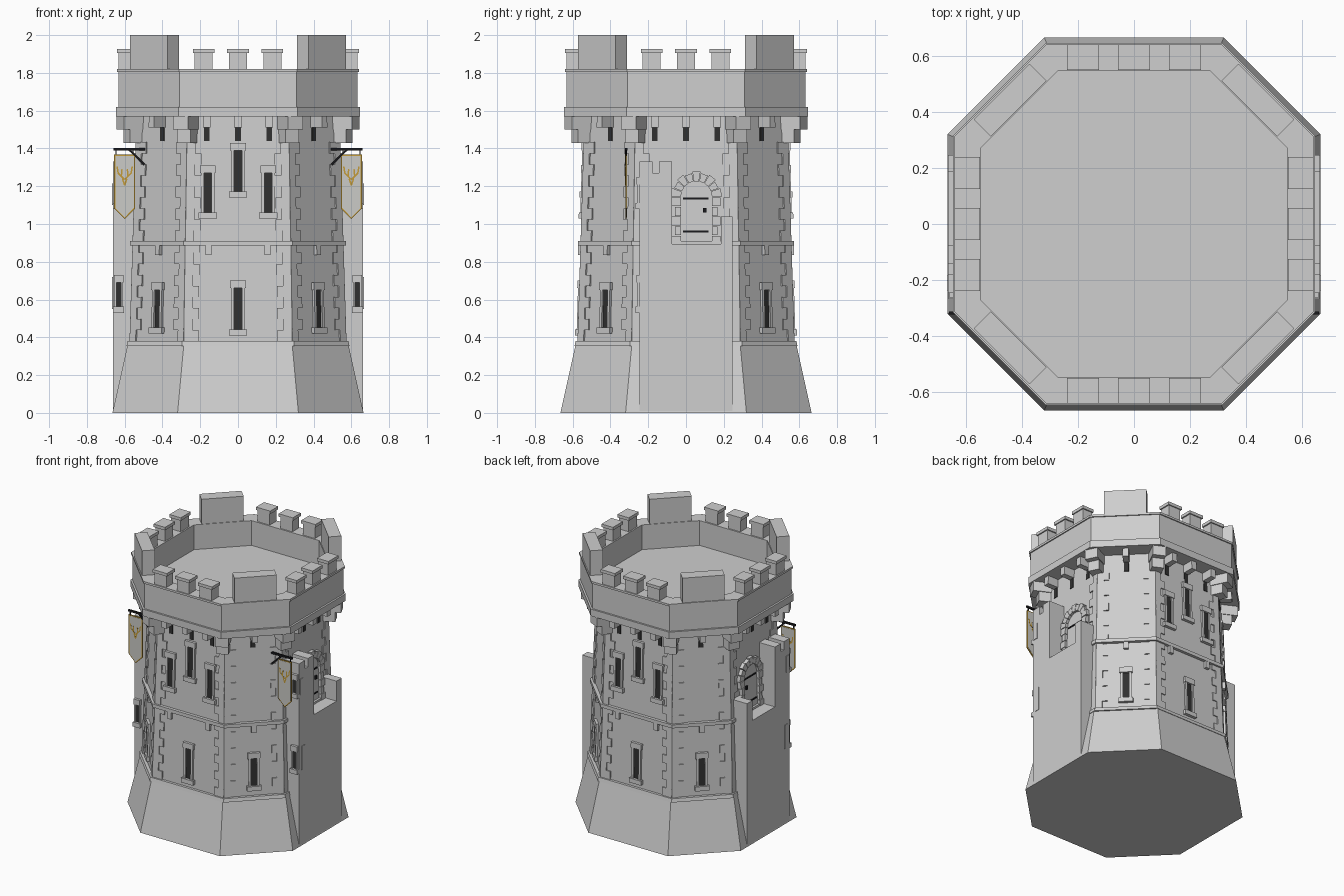
import bpy, bmesh
from math import radians, cos, sin, pi, sqrt, atan2, degrees, hypot

if "Cube" in bpy.data.objects:
    bpy.data.objects.remove(bpy.data.objects["Cube"])


def material(name, rgb):
    m = bpy.data.materials.new(name)
    m.use_nodes = True
    m.diffuse_color = (*rgb, 1)
    m.node_tree.nodes["Principled BSDF"].inputs["Base Color"].default_value = (*rgb, 1)
    return m


STONE = material("grey stone", (0.62, 0.62, 0.62))
DARK = material("dark opening", (0.03, 0.03, 0.03))
IRON = material("black iron", (0.01, 0.01, 0.012))
CLOTH = material("pale cloth", (0.6, 0.6, 0.57))
GOLD = material("gold trim", (0.55, 0.33, 0.04))

CARDINAL = (-90, 0, 90, 180)
DIAGONAL = (-45, 45, 135, 225)


def finish(name, bm, mat):
    bmesh.ops.recalc_face_normals(bm, faces=bm.faces)
    mesh = bpy.data.meshes.new(name)
    bm.to_mesh(mesh)
    bm.free()
    mesh.materials.append(mat)
    obj = bpy.data.objects.new(name, mesh)
    bpy.context.collection.objects.link(obj)


def octagon_loft(name, sections):
    """Skin octagon rings given as (z, distance of main sides, half width of main sides)."""
    bm = bmesh.new()
    rings = []
    for z, a, h in sections:
        pts = [(h, -a), (a, -h), (a, h), (h, a), (-h, a), (-a, h), (-a, -h), (-h, -a)]
        rings.append([bm.verts.new((x, y, z)) for x, y in pts])
    for low, high in zip(rings, rings[1:]):
        for i in range(8):
            j = (i + 1) % 8
            bm.faces.new((low[i], low[j], high[j], high[i]))
    bm.faces.new(rings[0])
    bm.faces.new(rings[-1])
    finish(name, bm, STONE)


def shaft(z):
    t = (z - 0.36) / 1.21
    return 0.567 - 0.037 * t, 0.285 - 0.02 * t


def wall(angle, z):
    a, h = shaft(z)
    return a if angle in CARDINAL else (a + h) / sqrt(2)


def half_width(angle, z):
    a, h = shaft(z)
    return h if angle in CARDINAL else (a - h) / sqrt(2)


def prism(bm, angle, pts, d0, d1, on_wall=True):
    """Extrude a (sideways, z) outline outwards from a side of the tower."""
    r = radians(angle)
    rings = []
    for d in (d0, d1):
        ring = []
        for u, z in pts:
            out = d + (wall(angle, z) if on_wall else 0)
            ring.append(bm.verts.new((out * cos(r) - u * sin(r), out * sin(r) + u * cos(r), z)))
        rings.append(ring)
    n = len(pts)
    for i in range(n):
        j = (i + 1) % n
        bm.faces.new((rings[0][i], rings[0][j], rings[1][j], rings[1][i]))
    bm.faces.new(rings[0])
    bm.faces.new(rings[1])


def box(bm, angle, u0, u1, z0, z1, d0, d1, on_wall=True):
    prism(bm, angle, [(u0, z0), (u1, z0), (u1, z1), (u0, z1)], d0, d1, on_wall)


def stroke(bm, angle, p, q, w, d0, d1):
    dx, dz = q[0] - p[0], q[1] - p[1]
    k = w / 2 / hypot(dx, dz)
    nx, nz = -dz * k, dx * k
    prism(bm, angle, [(p[0] + nx, p[1] + nz), (p[0] - nx, p[1] - nz),
                      (q[0] - nx, q[1] - nz), (q[0] + nx, q[1] + nz)], d0, d1, False)


# Main masonry
octagon_loft("sloped_base", [(0, 0.665, 0.32), (0.36, 0.585, 0.287)])
octagon_loft("tower_shaft", [(0.35, *shaft(0.35)), (1.6, *shaft(1.6))])
octagon_loft("base_ledge", [(0.355, 0.59, 0.298), (0.38, 0.585, 0.295)])
octagon_loft("string_course", [(0.885, 0.572, 0.288), (0.91, 0.572, 0.288)])
octagon_loft("parapet", [(1.57, 0.645, 0.315), (1.62, 0.645, 0.315), (1.62, 0.632, 0.31),
                         (1.805, 0.632, 0.31), (1.805, 0.64, 0.313), (1.82, 0.64, 0.313),
                         (1.82, 0.545, 0.272), (1.64, 0.545, 0.272)])

# Battlements
bm = bmesh.new()
for angle in CARDINAL:
    for u in (-0.182, 0, 0.182):
        box(bm, angle, u - 0.048, u + 0.048, 1.81, 1.91, 0.555, 0.632, False)
        box(bm, angle, u - 0.057, u + 0.057, 1.905, 1.927, 0.548, 0.64, False)
for angle in DIAGONAL:
    box(bm, angle, -0.141, 0.141, 1.81, 2.0, 0.582, 0.667, False)
finish("merlons", bm, STONE)

# Corbels below the parapet and the string course, with slots between
corbels, slots = bmesh.new(), bmesh.new()
for angle in CARDINAL + DIAGONAL:
    main = angle in CARDINAL
    for u in (-0.165, 0, 0.165) if main else (0,):
        box(corbels, angle, u - 0.02, u + 0.02, 1.51, 1.58, -0.02, 0.085)
        box(slots, angle, u - 0.015, u + 0.015, 1.44, 1.51, -0.01, 0.004)
    for u in (-0.155, 0.155) if main else (0,):
        box(corbels, angle, u - 0.016, u + 0.016, 0.835, 0.89, -0.02, 0.02)
for sx in (1, -1):
    for sy in (1, -1):
        for x, y in ((0.315, 0.645), (0.645, 0.315)):
            angle = degrees(atan2(sy * y, sx * x))
            box(corbels, angle, -0.045, 0.045, 1.5, 1.58, 0.55, 0.695, False)
            box(corbels, angle, -0.04, 0.04, 1.43, 1.51, 0.55, 0.655, False)
finish("corbels", corbels, STONE)
finish("corbel_slots", slots, DARK)

# Corner stones, long and short in turn
bm = bmesh.new()
step = 0.0585
for angle in CARDINAL + DIAGONAL:
    for i in range(18):
        z = 0.38 + i * step
        long = (i % 2 == 0) == (angle in CARDINAL)
        edge = half_width(angle, z + step / 2) + 0.003
        inner = edge - (0.078 if long else 0.045)
        for s in (1, -1):
            box(bm, angle, s * inner, s * edge, z, z + step, -0.01, 0.008)
finish("corner_stones", bm, STONE)

# Windows
frames, panes = bmesh.new(), bmesh.new()


def window(angle, u, z0, z1, base=0, on_wall=True, k=1.0):
    for s in (1, -1):
        box(frames, angle, u + s * 0.02 * k, u + s * 0.036 * k, z0 + 0.03, z1 - 0.035,
            base - 0.01, base + 0.014, on_wall)
    box(frames, angle, u - 0.048 * k, u + 0.048 * k, z0, z0 + 0.032, base - 0.01, base + 0.022, on_wall)
    box(frames, angle, u - 0.042 * k, u + 0.042 * k, z1 - 0.04, z1, base - 0.01, base + 0.018, on_wall)
    box(panes, angle, u - 0.021 * k, u + 0.021 * k, z0 + 0.03, z1 - 0.03, base - 0.01, base + 0.004, on_wall)


for angle in (-90, 90):
    window(angle, 0, 0.41, 0.70)
    window(angle, 0, 1.14, 1.43)
    for u in (-0.16, 0.16):
        window(angle, u, 1.03, 1.31)
for angle in DIAGONAL:
    window(angle, 0, 0.42, 0.69)
for s in (1, -1):
    for z0, z1 in ((0.53, 0.73), (1.08, 1.25)):
        window(-90, s * 0.632, z0, z1, 0.245, False, 0.6)
finish("window_frames", frames, STONE)
finish("window_openings", panes, DARK)

# Side turrets with balcony, doors and banners, mirrored left and right
turret, surround, door, iron = [bmesh.new() for _ in range(4)]
trim, cloth, poles = [bmesh.new() for _ in range(3)]
for angle, s in ((0, 1), (180, -1)):
    outline = [(-0.245, 0), (0.245, 0), (0.245, 1.04), (0.185, 1.04), (0.185, 0.895),
               (-0.075, 0.895), (-0.075, 1.27), (-0.245, 1.27)]
    prism(turret, angle, [(s * y, z) for y, z in outline], 0.45, 0.663, False)
    for y0, y1 in ((-0.245, -0.178), (-0.142, -0.075)):
        box(turret, angle, s * y0, s * y1, 1.26, 1.33, 0.52, 0.663, False)
    box(turret, angle, s * -0.22, s * -0.183, 0.55, 0.72, 0.65, 0.667, False)
    box(turret, angle, s * -0.237, s * -0.2, 1.1, 1.215, 0.65, 0.667, False)

    # Arched door
    cy, cz, r = 0.055, 1.145, 0.082
    arch = [(r * cos(pi * i / 10), cz + r * sin(pi * i / 10)) for i in range(11)]
    prism(door, angle, [(s * (cy + u), z) for u, z in [(-r, 0.89)] + arch[::-1] + [(r, 0.89)]], -0.02, 0.006)
    for i in range(9):
        a0, a1 = pi * (i + 0.04) / 9, pi * (i + 0.96) / 9
        big = 0.135 if i % 2 == 0 else 0.126
        ring = [(r, a0), (big, a0), (big, a1), (r, a1)]
        prism(surround, angle, [(s * (cy + q * cos(t)), cz + q * sin(t)) for q, t in ring], -0.02, 0.025)
    for i in range(5):
        w = 0.128 if i % 2 == 0 else 0.112
        for side in (1, -1):
            box(surround, angle, s * (cy + side * r), s * (cy + side * w),
                0.89 + i * 0.051, 0.937 + i * 0.051, -0.02, 0.025)
    for z in (0.96, 1.135):
        box(iron, angle, s * (cy - 0.07), s * (cy + 0.065), z - 0.005, z + 0.005, 0, 0.011)
    box(iron, angle, s * 0.09, s * 0.108, 1.06, 1.085, 0, 0.018)

    # Banner and its bracket
    def shield(hw, top, low, tip):
        return [(s * 0.6 - hw, top), (s * 0.6 - hw, low), (s * 0.6, tip),
                (s * 0.6 + hw, low), (s * 0.6 + hw, top)]
    prism(trim, -90, shield(0.056, 1.367, 1.082, 1.026), 0.314, 0.32, False)
    prism(cloth, -90, shield(0.049, 1.36, 1.085, 1.035), 0.3125, 0.3215, False)
    for m in (1, -1):
        branch = [((0, 1.235), (0.035, 1.27)), ((0.034, 1.267), (0.04, 1.305)),
                  ((0.018, 1.25), (0.014, 1.29)), ((0, 1.205), (0.012, 1.24))]
        for p, q in branch:
            stroke(trim, -90, (s * 0.6 + m * p[0], p[1]), (s * 0.6 + m * q[0], q[1]), 0.008, 0.312, 0.322)
        box(poles, -90, s * 0.6 + m * 0.045 - 0.003, s * 0.6 + m * 0.045 + 0.003, 1.36, 1.4, 0.314, 0.32, False)
    stroke(poles, -90, (s * 0.485, 1.395), (s * 0.66, 1.395), 0.013, 0.311, 0.323)
    stroke(poles, -90, (s * 0.49, 1.31), (s * 0.575, 1.392), 0.011, 0.312, 0.322)

finish("side_turrets", turret, STONE)
finish("door_surrounds", surround, STONE)
finish("doors", door, STONE)
finish("door_ironwork", iron, IRON)
finish("banner_trim", trim, GOLD)
finish("banner_cloth", cloth, CLOTH)
finish("banner_poles", poles, IRON)
